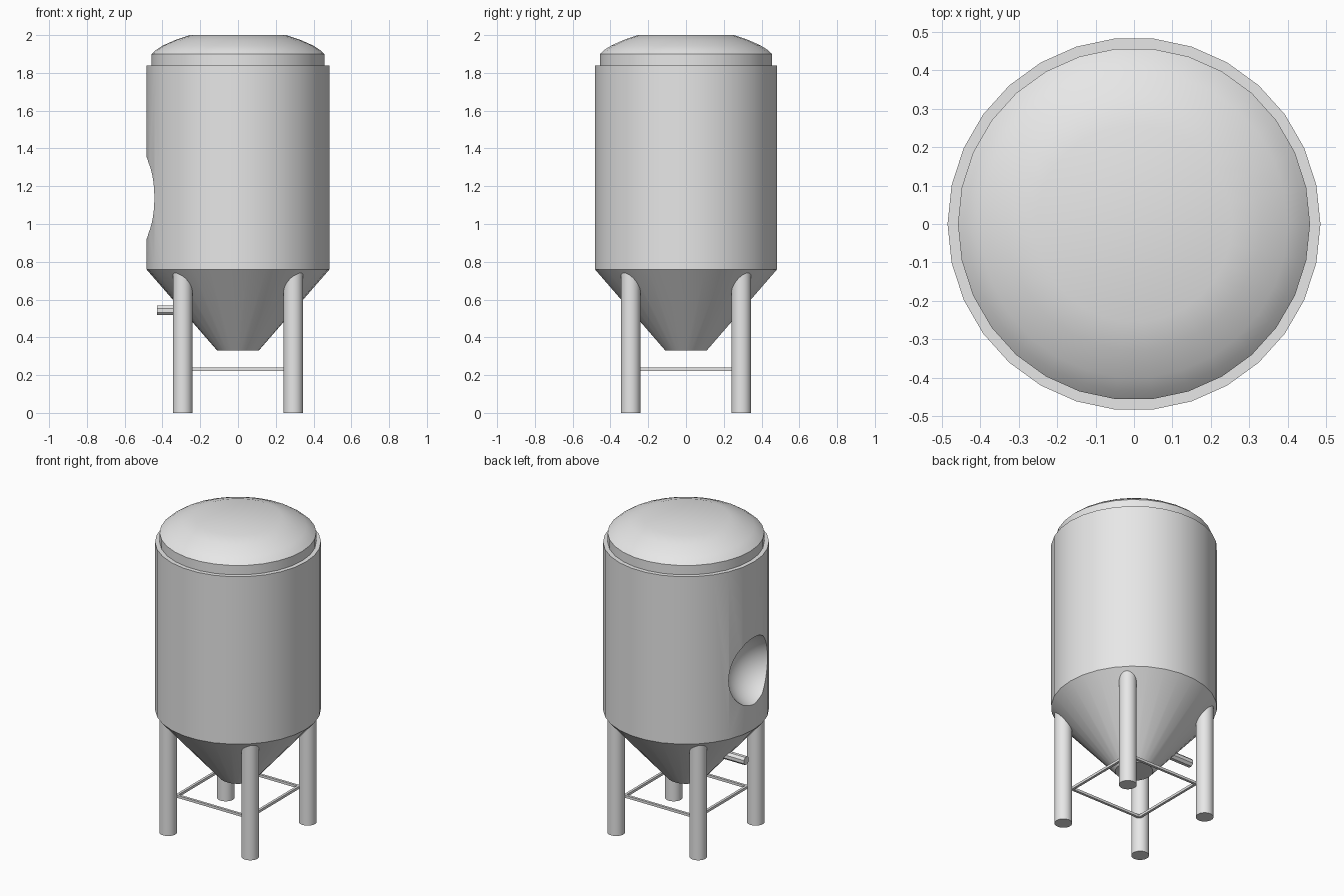
import bpy
import bmesh
from math import cos, sin, tau, radians
from mathutils import Matrix, Vector

cube = bpy.data.objects.get("Cube")
if cube:
    bpy.data.objects.remove(cube, do_unlink=True)

# Single brushed-metal grey
STEEL = (0.8, 0.8, 0.8, 1.0)
steel = bpy.data.materials.new("steel_grey")
steel.use_nodes = True
steel.diffuse_color = STEEL
steel.node_tree.nodes["Principled BSDF"].inputs["Base Color"].default_value = STEEL


def finish(bm, name):
    """Turn a bmesh into a named steel object."""
    bmesh.ops.recalc_face_normals(bm, faces=bm.faces)
    mesh = bpy.data.meshes.new(name)
    bm.to_mesh(mesh)
    bm.free()
    mesh.materials.append(steel)
    obj = bpy.data.objects.new(name, mesh)
    bpy.context.collection.objects.link(obj)
    return obj


def smooth(obj):
    bpy.ops.object.select_all(action="DESELECT")
    obj.select_set(True)
    bpy.context.view_layer.objects.active = obj
    bpy.ops.object.shade_smooth_by_angle(angle=radians(30))


def lathe(name, profile, sides=30):
    """Revolve (radius, z) points around z and cap both ends."""
    bm = bmesh.new()
    rings = [[bm.verts.new((r * cos(tau * i / sides), r * sin(tau * i / sides), z))
              for i in range(sides)] for r, z in profile]
    for low, high in zip(rings, rings[1:]):
        for i in range(sides):
            j = (i + 1) % sides
            bm.faces.new((low[i], low[j], high[j], high[i]))
    bm.faces.new(rings[0])
    bm.faces.new(rings[-1])
    return finish(bm, name)


def rod(name, start, end, radius, sides, turn=0.0):
    """Straight prism between two points."""
    start, end = Vector(start), Vector(end)
    axis = end - start
    aim = axis.to_track_quat("Z", "Y").to_matrix().to_4x4()
    place = Matrix.Translation((start + end) / 2) @ aim @ Matrix.Rotation(turn, 4, "Z")
    bm = bmesh.new()
    bmesh.ops.create_cone(bm, cap_ends=True, segments=sides, radius1=radius,
                          radius2=radius, depth=axis.length, matrix=place)
    return finish(bm, name)


# Tank body with conical bottom
tank = lathe("tank_body", [(0.11, 0.33), (0.485, 0.76), (0.485, 1.84)])

# Round bowl recessed into the right side
bm = bmesh.new()
bmesh.ops.create_uvsphere(bm, u_segments=48, v_segments=32, radius=0.225,
                          matrix=Matrix.Translation((-0.55, 0, 1.138)))
cutter = finish(bm, "bowl_cutter")
cutter.hide_render = True
cut = tank.modifiers.new("bowl", "BOOLEAN")
cut.operation = "DIFFERENCE"
cut.solver = "EXACT"
cut.object = cutter
bpy.context.view_layer.objects.active = tank
bpy.ops.object.modifier_apply(modifier=cut.name)
bpy.data.objects.remove(cutter, do_unlink=True)
smooth(tank)

# Stepped lid with shallow dome
smooth(lathe("domed_lid", [(0.458, 1.83), (0.458, 1.9), (0.435, 1.921),
                           (0.40, 1.944), (0.33, 1.975), (0.255, 2.0)]))

# Four legs running up into the cone
LEG, RAIL = 0.293, 0.256
corners = [("front_right", -1, -1), ("front_left", 1, -1),
           ("back_left", 1, 1), ("back_right", -1, 1)]
for label, sx, sy in corners:
    smooth(rod(label + "_leg", (sx * LEG, sy * LEG, 0), (sx * LEG, sy * LEG, 0.75), 0.052, 32))

# Square brace frame joining the legs
for k, side in enumerate(("front", "left", "back", "right")):
    a, b = corners[k], corners[(k + 1) % 4]
    rod(side + "_brace", (a[1] * RAIL, a[2] * RAIL, 0.231),
        (b[1] * RAIL, b[2] * RAIL, 0.231), 0.0113, 4, radians(45))

# Outlet pipe on the right of the cone
rod("outlet_pipe", (-0.25, 0, 0.543), (-0.43, 0, 0.543), 0.027, 8, radians(22.5))
